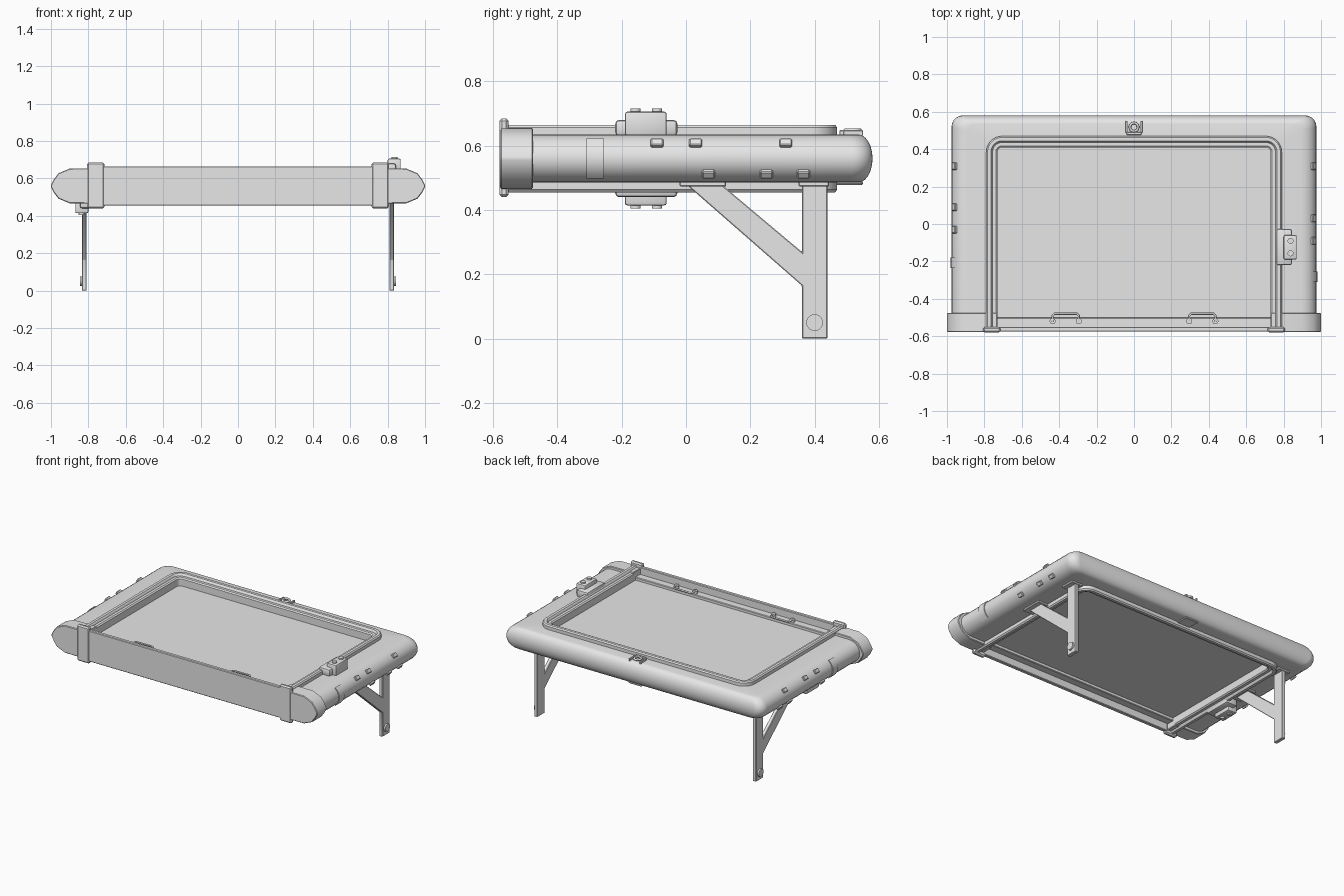
import bpy, bmesh, math
from mathutils import Matrix, Vector

if "Cube" in bpy.data.objects:
    bpy.data.objects.remove(bpy.data.objects["Cube"])

grey = bpy.data.materials.new("light_grey")
grey.use_nodes = True
GREY = (0.8, 0.8, 0.8, 1)
grey.diffuse_color = GREY
grey.node_tree.nodes["Principled BSDF"].inputs["Base Color"].default_value = GREY

MID = 0.56  # mid height of the platform
parts = []


def finish(name, bm):
    bmesh.ops.recalc_face_normals(bm, faces=bm.faces)
    mesh = bpy.data.meshes.new(name)
    bm.to_mesh(mesh)
    bm.free()
    obj = bpy.data.objects.new(name, mesh)
    bpy.context.collection.objects.link(obj)
    mesh.materials.append(grey)
    parts.append(obj)
    return obj


def bevel(bm, width, segments=1):
    if width:
        edges = [e for e in bm.edges if len(e.link_faces) == 2 and e.calc_face_angle(0) > 0.6]
        bmesh.ops.bevel(bm, geom=edges, offset=width, segments=segments,
                        affect='EDGES', profile=0.5)


def box(name, x, y, z, width=0.0, tilt=0.0, segments=1):
    """Box from (low, high) ranges, tilted about its own y axis."""
    bm = bmesh.new()
    bmesh.ops.create_cube(bm, size=1)
    size = [r[1] - r[0] for r in (x, y, z)]
    bmesh.ops.scale(bm, vec=size, verts=bm.verts)
    bevel(bm, width, segments)
    centre = Vector([(r[0] + r[1]) / 2 for r in (x, y, z)])
    bm.transform(Matrix.Translation(centre) @ Matrix.Rotation(tilt, 4, 'Y'))
    return finish(name, bm)


def prism(name, points, axis, low, high, width=0.0):
    """Extrude a flat outline along x or y."""
    bm = bmesh.new()
    place = (lambda u, v, w: (w, u, v)) if axis == 'x' else (lambda u, v, w: (u, w, v))
    rings = [[bm.verts.new(place(u, v, w)) for u, v in points] for w in (low, high)]
    n = len(points)
    for ring in rings:
        bm.faces.new(ring)
    for i in range(n):
        j = (i + 1) % n
        bm.faces.new((rings[0][i], rings[0][j], rings[1][j], rings[1][i]))
    bmesh.ops.recalc_face_normals(bm, faces=bm.faces)
    bevel(bm, width)
    return finish(name, bm)


def cylinder(name, centre, radius, depth, axis='Z'):
    bm = bmesh.new()
    bmesh.ops.create_cone(bm, cap_ends=True, segments=20, radius1=radius,
                          radius2=radius, depth=depth)
    turn = Matrix.Rotation(math.pi / 2, 4, 'Y') if axis == 'X' else Matrix()
    bm.transform(Matrix.Translation(centre) @ turn)
    return finish(name, bm)


def u_loft(name, sections, front):
    """Closed section swept round a U: each entry is half width, back y, corner radius, z."""
    bm = bmesh.new()
    rings = []
    for hx, yb, r, z in sections:
        half = [(hx, front)]
        for k in range(9):
            a = math.pi / 2 * k / 8
            half.append((hx - r + r * math.cos(a), yb - r + r * math.sin(a)))
        path = half + [(-x, y) for x, y in reversed(half)]
        rings.append([bm.verts.new((x, y, z)) for x, y in path])
    for i, ring in enumerate(rings):
        other = rings[(i + 1) % len(rings)]
        for j in range(len(ring) - 1):
            bm.faces.new((ring[j], ring[j + 1], other[j + 1], other[j]))
    for end in (0, -1):
        bm.faces.new([ring[end] for ring in rings])
    return finish(name, bm)


def rod(name, points, radius, cyclic=False):
    curve = bpy.data.curves.new(name, 'CURVE')
    curve.dimensions = '3D'
    curve.bevel_depth = radius
    curve.bevel_resolution = 2
    curve.use_fill_caps = True
    spline = curve.splines.new('POLY')
    spline.points.add(len(points) - 1)
    for p, co in zip(spline.points, points):
        p.co = (*co, 1)
    spline.use_cyclic_u = cyclic
    obj = bpy.data.objects.new(name, curve)
    bpy.context.collection.objects.link(obj)
    curve.materials.append(grey)


# Inflated tube round the left, back and right
sections = [(0.74, 0.42, 0.03, MID - 0.075)]
for k in range(13):
    t = math.pi * (k / 12 - 0.5)
    shrink = 1 - math.cos(t)
    sections.append((0.975 - 0.085 * shrink, 0.58 - 0.045 * shrink, 0.06 - 0.02 * shrink,
                     MID + 0.075 * math.sin(t)))
sections.append((0.74, 0.42, 0.03, MID + 0.075))
u_loft("tube", sections, -0.5)

# Stepped rails above and below the tube
rail = [(0.79, 0.07), (0.79, 0.097), (0.783, 0.105), (0.765, 0.105), (0.758, 0.097),
        (0.756, 0.09), (0.738, 0.09), (0.73, 0.083), (0.73, 0.03)]
for name, side in (("top_rail", 1), ("bottom_rail", -1)):
    u_loft(name, [(x, x - 0.32, x - 0.705, MID + side * h) for x, h in rail], -0.56)

# Deck, front ledge and front board
box("deck", (-0.74, 0.74), (-0.55, 0.43), (0.525, 0.595))
box("front_ledge", (-0.735, 0.735), (-0.555, -0.5), (0.505, 0.615), 0.004)
box("front_board", (-0.73, 0.73), (-0.575, -0.55), (0.455, 0.665), 0.004)

# Tube end caps, clamps, straps and legs on both sides
cap = [(0.73, 0.095), (0.9, 0.093), (0.96, 0.068), (0.985, 0.035), (1.0, 0.005)]
cap_outline = [(x, MID + h) for x, h in cap] + [(x, MID - h) for x, h in reversed(cap)]
leg_outline = [(0.36, 0), (0.44, 0), (0.44, 0.48), (0.36, 0.48), (0.36, 0.27),
               (0.11, 0.48), (0, 0.48), (0.36, 0.165)]
strap_outline = []
for k in range(9):
    t = math.radians(-52 + 13 * k)
    strap_outline.append((0.98 - 0.085 * (1 - math.cos(t)), MID + 0.079 * math.sin(t)))

for side, s in (("left", 1), ("right", -1)):
    def span(a, b):
        return tuple(sorted((s * a, s * b)))

    def mirror(outline):
        return [(s * u, v) for u, v in outline]

    prism(side + "_end_cap", mirror(cap_outline), 'y', -0.578, -0.475, 0.004)
    box(side + "_clamp", span(0.715, 0.807), (-0.58, -0.552), (0.44, 0.685), 0.008)
    strap_y = -0.31 if s > 0 else -0.235
    prism(side + "_strap", mirror(strap_outline), 'y', strap_y, strap_y + 0.055)

    prism(side + "_leg", leg_outline, 'x', *span(0.81, 0.835), 0.003)
    cylinder(side + "_leg_pin", (s * 0.835, 0.4, 0.05), 0.026, 0.022, 'X')
    for label, y in (("brace", (-0.02, 0.125)), ("post", (0.35, 0.445))):
        box(f"{side}_{label}_plate", span(0.78, 0.865), y, (0.473, 0.488), 0.003)

    # Small lugs along the tube
    upper = (-0.09, 0.03, 0.31) if s > 0 else (-0.03, 0.09, 0.31)
    lower = (0.07, 0.25, 0.365) if s > 0 else (-0.09, 0.26, 0.365)
    for ys, h in ((upper, 0.046), (lower, -0.046)):
        t = math.asin(h / 0.075)
        x = 0.975 - 0.085 * (1 - math.cos(t))
        for y in ys:
            box(side + "_lug", (s * x - 0.012, s * x + 0.012), (y - 0.02, y + 0.02),
                (MID + h - 0.014, MID + h + 0.014), 0.004, -s * t)

# Valve units, one above the left rail and one below the right rail
for name, s in (("top_valve", 1), ("bottom_valve", -1)):
    def spans(x, h):
        return (tuple(sorted((s * x[0], s * x[1]))), tuple(sorted((MID + s * h[0], MID + s * h[1]))))

    for label, x, y, h, w in (("base", (0.76, 0.845), (-0.22, -0.027), (0.07, 0.12), 0.012),
                              ("block", (0.8, 0.87), (-0.19, -0.06), (0.07, 0.146), 0.008)):
        xs, zs = spans(x, h)
        box(f"{name}_{label}", xs, y, zs, w, 0, 2)
    for y in (-0.157, -0.09):
        cylinder(name + "_knob", (s * 0.837, y, MID + s * 0.146), 0.016, 0.018)

# Deck handles
for name, x in (("right_handle", -0.365), ("left_handle", 0.365)):
    z = 0.63
    rod(name, [(x - 0.07, -0.52, z), (x - 0.07, -0.49, z), (x - 0.06, -0.48, z),
               (x + 0.06, -0.48, z), (x + 0.07, -0.49, z), (x + 0.07, -0.52, z)], 0.006)
    for dx in (-0.07, 0.07):
        cylinder(name + "_foot", (x + dx, -0.52, 0.618), 0.016, 0.03)

# Tow ring at the back and the plate beneath it
for x in (-0.04, 0.04):
    box("tow_side_bar", (x - 0.006, x + 0.006), (0.49, 0.55), (0.63, 0.648), 0.002)
box("tow_front_bar", (-0.04, 0.04), (0.477, 0.492), (0.63, 0.648), 0.002)
ring = [(0.022 * math.cos(a), 0.518 + 0.022 * math.sin(a), 0.647)
        for a in (math.tau * k / 20 for k in range(20))]
rod("tow_ring", ring, 0.007, True)
box("tow_under_plate", (-0.05, 0.05), (0.46, 0.55), (0.478, 0.49), 0.004)

# Smooth the curved parts, keep edges crisp
bpy.ops.object.select_all(action='DESELECT')
for obj in parts:
    obj.select_set(True)
bpy.context.view_layer.objects.active = parts[0]
bpy.ops.object.shade_smooth_by_angle(angle=math.radians(32))
